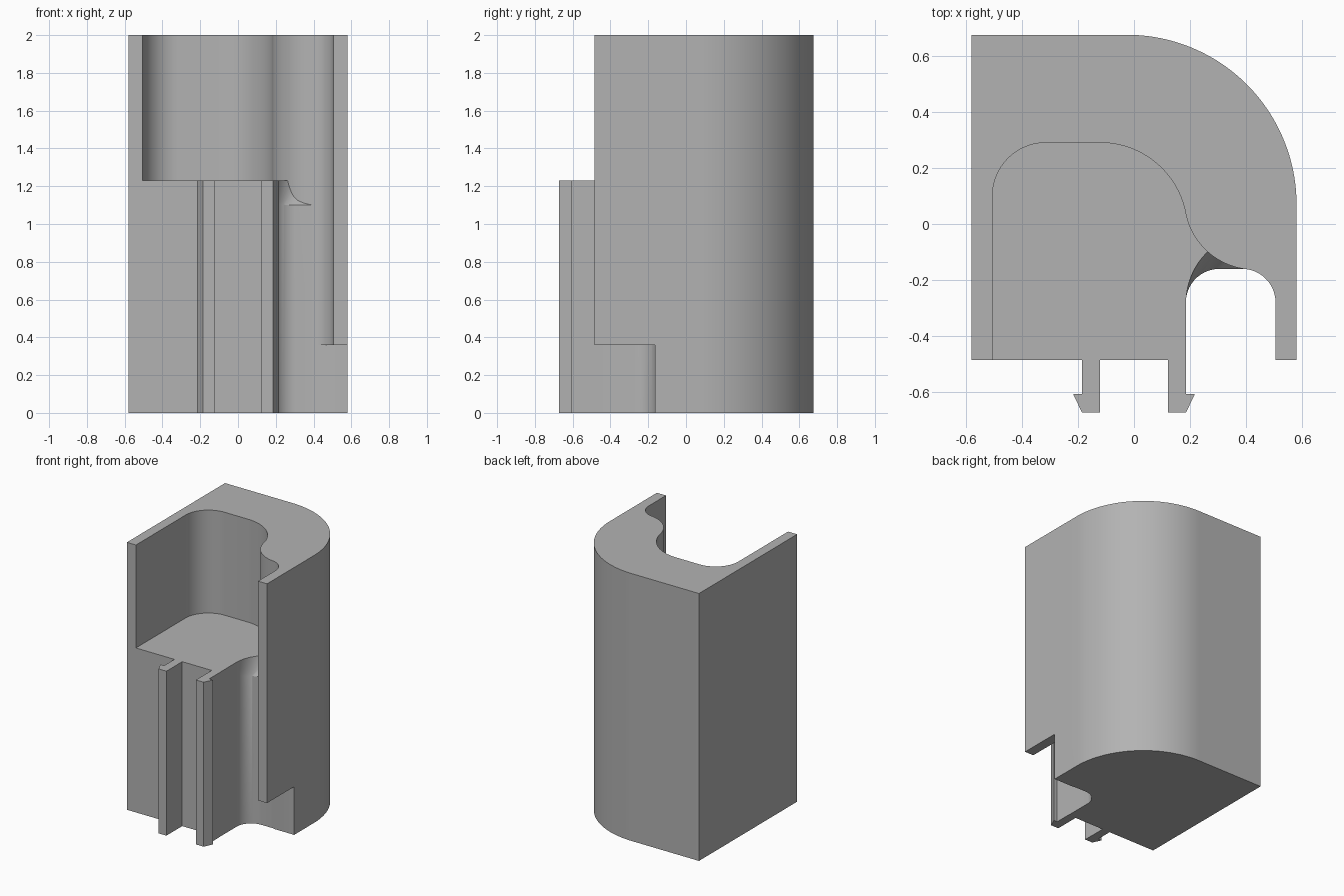
import bpy, bmesh, math

if "Cube" in bpy.data.objects:
    bpy.data.objects.remove(bpy.data.objects["Cube"])

FLOOR = 1.23      # height of the cavity floor and clip tops
FRONT = -0.485    # front face of the body

grey = bpy.data.materials.new("plain grey")
grey.diffuse_color = (0.45, 0.45, 0.45, 1)
grey.use_nodes = True
grey.node_tree.nodes["Principled BSDF"].inputs["Base Color"].default_value = grey.diffuse_color


def arc(cx, cy, r, a0, a1, n=24):
    """Points of an arc, angles in degrees."""
    steps = [math.radians(a0 + (a1 - a0) * i / n) for i in range(n + 1)]
    return [(cx + r * math.cos(a), cy + r * math.sin(a)) for a in steps]


def loft(name, low, high, z0, z1):
    """Closed solid between two outlines with equal point counts."""
    bm = bmesh.new()
    a = [bm.verts.new((x, y, z0)) for x, y in low]
    b = [bm.verts.new((x, y, z1)) for x, y in high]
    n = len(a)
    bm.faces.new(a)
    bm.faces.new(b)
    for i in range(n):
        j = (i + 1) % n
        bm.faces.new((a[i], a[j], b[j], b[i]))
    bmesh.ops.recalc_face_normals(bm, faces=bm.faces)
    mesh = bpy.data.meshes.new(name)
    bm.to_mesh(mesh)
    bm.free()
    mesh.materials.append(grey)
    ob = bpy.data.objects.new(name, mesh)
    bpy.context.collection.objects.link(ob)
    return ob


def prism(name, outline, z0, z1):
    return loft(name, outline, outline, z0, z1)


def boolean(ob, cutter, operation='DIFFERENCE'):
    mod = ob.modifiers.new("cut", 'BOOLEAN')
    mod.operation, mod.solver, mod.object = operation, 'EXACT', cutter
    bpy.context.view_layer.objects.active = ob
    bpy.ops.object.modifier_apply(modifier=mod.name)
    bpy.data.objects.remove(cutter)


# Body: block with one large rounded back corner
body = prism("body", [(-0.58, FRONT), (-0.58, 0.675)]
             + arc(-0.025, 0.07, 0.605, 90, 0, 48)
             + [(0.58, FRONT)], 0, 2)

# Upper cavity, open to the front, with an S-curved right wall
cavity = ([(-0.505, -0.8)] + arc(-0.315, 0.1, 0.19, 180, 90)
          + arc(-0.12, -0.02, 0.31, 90, 11.4)
          + arc(0.43, 0.088, 0.251, 191.4, 264) + [(0.404, -0.8)])
boolean(body, prism("cavity_cutter", cavity, FLOOR, 2.2))

# Full-height rounded groove
groove = ([(0.185, -0.8)] + arc(0.305, -0.28, 0.12, 180, 90)
          + arc(0.385, -0.28, 0.12, 90, 0) + [(0.505, -0.8)])
boolean(body, prism("groove_cutter", groove, -0.1, 2.3))

# Flared blend between groove and cavity floor, kept inside the cavity wall
low = [(0.186, -0.4)] + arc(0.305, -0.28, 0.119, 180, 90) + [(0.45, -0.161), (0.45, -0.4)]
high = [(0.186, -0.4)] + arc(0.44, -0.28, 0.254, 180, 90) + [(0.45, -0.026), (0.45, -0.4)]
flare = loft("flare_cutter", low, high, 1.1, FLOOR + 0.002)
boolean(flare, prism("flare_limit", cavity, 1.0, 2.2), 'INTERSECT')
boolean(body, flare)

# Notch below the right lip
boolean(body, prism("notch_cutter", [(0.3, -0.165), (0.8, -0.165), (0.8, -0.9), (0.3, -0.9)],
                    -0.1, 0.36))

# Two mirrored snap clips on the front
for name, s in (("left_clip", -1), ("right_clip", 1)):
    prism(name, [(s * x, y) for x, y in (
        (0.122, FRONT), (0.122, -0.672), (0.186, -0.672),
        (0.217, -0.607), (0.186, -0.607), (0.186, FRONT))], 0, FLOOR)

# Smooth curves, sharp corners
bpy.ops.object.select_all(action='DESELECT')
body.select_set(True)
bpy.context.view_layer.objects.active = body
bpy.ops.object.shade_smooth_by_angle(angle=math.radians(25))
